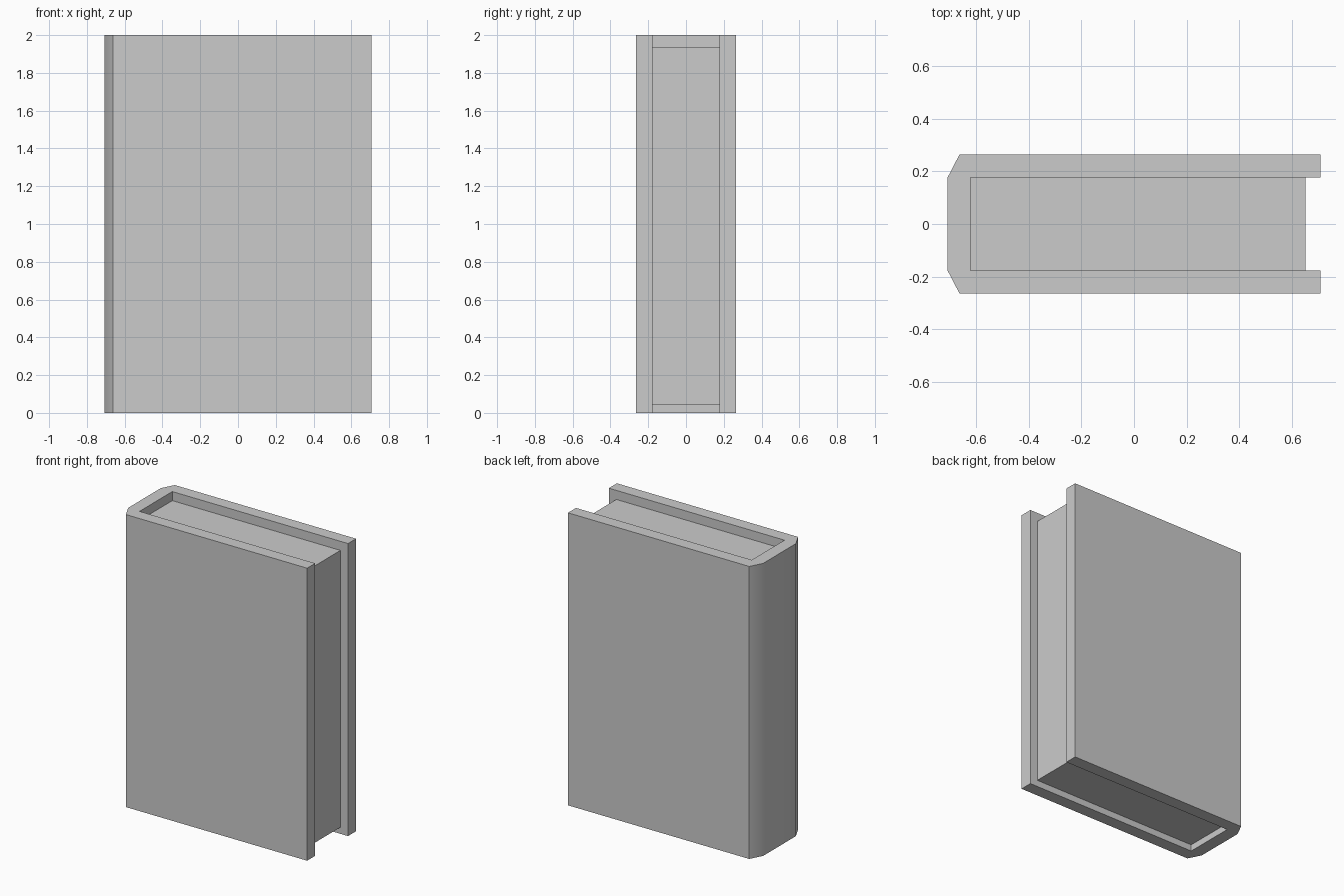
import bpy, bmesh, math

if "Cube" in bpy.data.objects:
    bpy.data.objects.remove(bpy.data.objects["Cube"])


def extrude_profile(name, points, z0, z1):
    """Extrude a flat xy outline from z0 up to z1."""
    bm = bmesh.new()
    face = bm.faces.new([bm.verts.new((x, y, z0)) for x, y in points])
    top = bmesh.ops.extrude_face_region(bm, geom=[face])["geom"]
    verts = [g for g in top if isinstance(g, bmesh.types.BMVert)]
    bmesh.ops.translate(bm, verts=verts, vec=(0, 0, z1 - z0))
    bmesh.ops.recalc_face_normals(bm, faces=bm.faces)
    mesh = bpy.data.meshes.new(name)
    bm.to_mesh(mesh)
    bm.free()
    obj = bpy.data.objects.new(name, mesh)
    bpy.context.collection.objects.link(obj)
    return obj


X, Y = 0.708, 0.264            # outer half sizes of the cover
INNER_X, INNER_Y = -0.621, 0.177
SPINE_X = -0.663               # where the boards meet the spine bevel

# Cover: two boards and a bevelled spine, one U-shaped profile mirrored in y
half = [(X, INNER_Y), (X, Y), (SPINE_X, Y), (-X, INNER_Y)]
inner = [(INNER_X, -INNER_Y), (INNER_X, INNER_Y)]
outline = half + [(x, -y) for x, y in reversed(half)] + inner
cover = extrude_profile("cover", outline, 0, 2)

# Smooth the shallow spine edges only
bpy.context.view_layer.objects.active = cover
cover.select_set(True)
bpy.ops.object.shade_smooth_by_angle(angle=math.radians(35))

# Page block, set in from the cover on three sides
page_x = 0.651
pages = [(INNER_X, -INNER_Y), (page_x, -INNER_Y), (page_x, INNER_Y), (INNER_X, INNER_Y)]
extrude_profile("page_block", pages, 0.045, 1.938)
